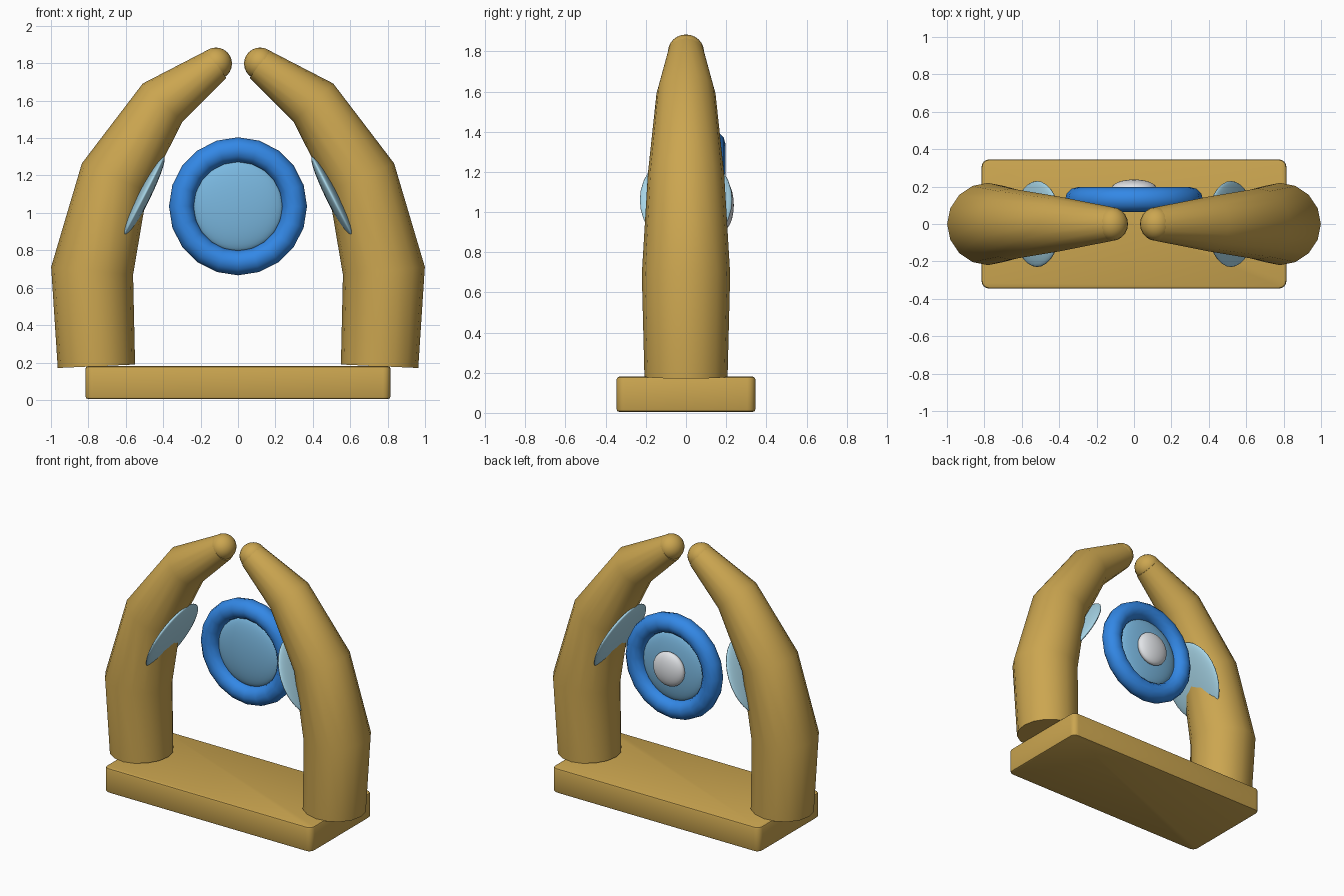
import bpy, bmesh, math

if "Cube" in bpy.data.objects:
    bpy.data.objects.remove(bpy.data.objects["Cube"], do_unlink=True)


def material(name, rgb):
    mat = bpy.data.materials.new(name)
    mat.use_nodes = True
    mat.diffuse_color = (*rgb, 1)
    bsdf = next(n for n in mat.node_tree.nodes if n.type == "BSDF_PRINCIPLED")
    bsdf.inputs["Base Color"].default_value = (*rgb, 1)
    return mat


GOLD = material("gold", (0.60, 0.38, 0.08))
BLUE = material("deep_blue", (0.033, 0.246, 0.79))
SKY = material("sky_blue", (0.195, 0.479, 0.745))
PALE = material("pale_blue", (0.392, 0.672, 0.807))
WHITE = material("white", (0.80, 0.82, 0.85))


def finish(obj, name, mat, angle=40):
    obj.name = name
    obj.data.materials.clear()
    obj.data.materials.append(mat)
    bpy.ops.object.select_all(action="DESELECT")
    obj.select_set(True)
    bpy.context.view_layer.objects.active = obj
    bpy.ops.object.shade_smooth_by_angle(angle=math.radians(angle))
    return obj


def ellipsoid(name, mat, centre, radii, tilt=0, segments=32, rings=16):
    bpy.ops.mesh.primitive_uv_sphere_add(segments=segments, ring_count=rings,
                                         location=centre, rotation=(0, tilt, 0))
    obj = bpy.context.object
    obj.scale = radii
    return finish(obj, name, mat)


# Base slab: rounded corners, then a fine softened rim
mesh = bpy.data.meshes.new("base")
bm = bmesh.new()
bmesh.ops.create_cube(bm, size=1)
bmesh.ops.scale(bm, vec=(1.63, 0.69, 0.175), verts=bm.verts)
bmesh.ops.translate(bm, vec=(0, 0, 0.0925), verts=bm.verts)
upright = [e for e in bm.edges if abs(e.verts[0].co.z - e.verts[1].co.z) > 0.1]
bmesh.ops.bevel(bm, geom=upright, offset=0.04, segments=4, profile=0.5, affect="EDGES")
rim = [e for e in bm.edges if abs(e.verts[0].co.z - e.verts[1].co.z) < 0.01]
bmesh.ops.bevel(bm, geom=rim, offset=0.012, segments=2, profile=0.5, affect="EDGES")
bm.to_mesh(mesh)
bm.free()
base = bpy.data.objects.new("base", mesh)
bpy.context.collection.objects.link(base)
finish(base, "base", GOLD)

# Path of one tapering horn: x, z, radius
HORN = [(0.757, 0.18, 0.207), (0.78, 0.69, 0.22), (0.66, 1.19, 0.19),
        (0.403, 1.59, 0.147), (0.115, 1.795, 0.09)]


def horn(name, side):
    curve = bpy.data.curves.new(name, "CURVE")
    curve.dimensions = "3D"
    curve.bevel_depth = 1
    curve.bevel_resolution = 6
    curve.use_fill_caps = True
    spline = curve.splines.new("POLY")
    spline.points.add(len(HORN) - 1)
    for point, (x, z, radius) in zip(spline.points, HORN):
        point.co = (side * x, 0, z, 1)
        point.radius = radius
    obj = bpy.data.objects.new(name, curve)
    bpy.context.collection.objects.link(obj)
    bpy.ops.object.select_all(action="DESELECT")
    obj.select_set(True)
    bpy.context.view_layer.objects.active = obj
    bpy.ops.object.convert(target="MESH")
    return finish(bpy.context.object, name, GOLD, 60)


# Horns with ball tips and inlaid lens plates
for label, side in (("left", 1), ("right", -1)):
    horn(label + "_horn", side)
    ellipsoid(label + "_horn_tip", GOLD, (side * 0.118, 0, 1.798),
              (0.086, 0.09, 0.086), segments=20, rings=12)
    ellipsoid(label + "_lens", PALE, (side * 0.518, 0, 1.06),
              (0.035, 0.23, 0.27), tilt=-side * math.radians(27))

# Floating eye: ring, iris disc and rear pearl
bpy.ops.mesh.primitive_torus_add(major_radius=0.302, minor_radius=0.067,
                                 major_segments=20, minor_segments=12,
                                 location=(0, 0.13, 1.035),
                                 rotation=(math.pi / 2, 0, 0))
finish(bpy.context.object, "eye_ring", BLUE, 60)
ellipsoid("eye_disc", SKY, (0, 0.13, 1.035), (0.24, 0.05, 0.24))
ellipsoid("eye_pearl", WHITE, (0, 0.19, 1.035), (0.12, 0.048, 0.12))
